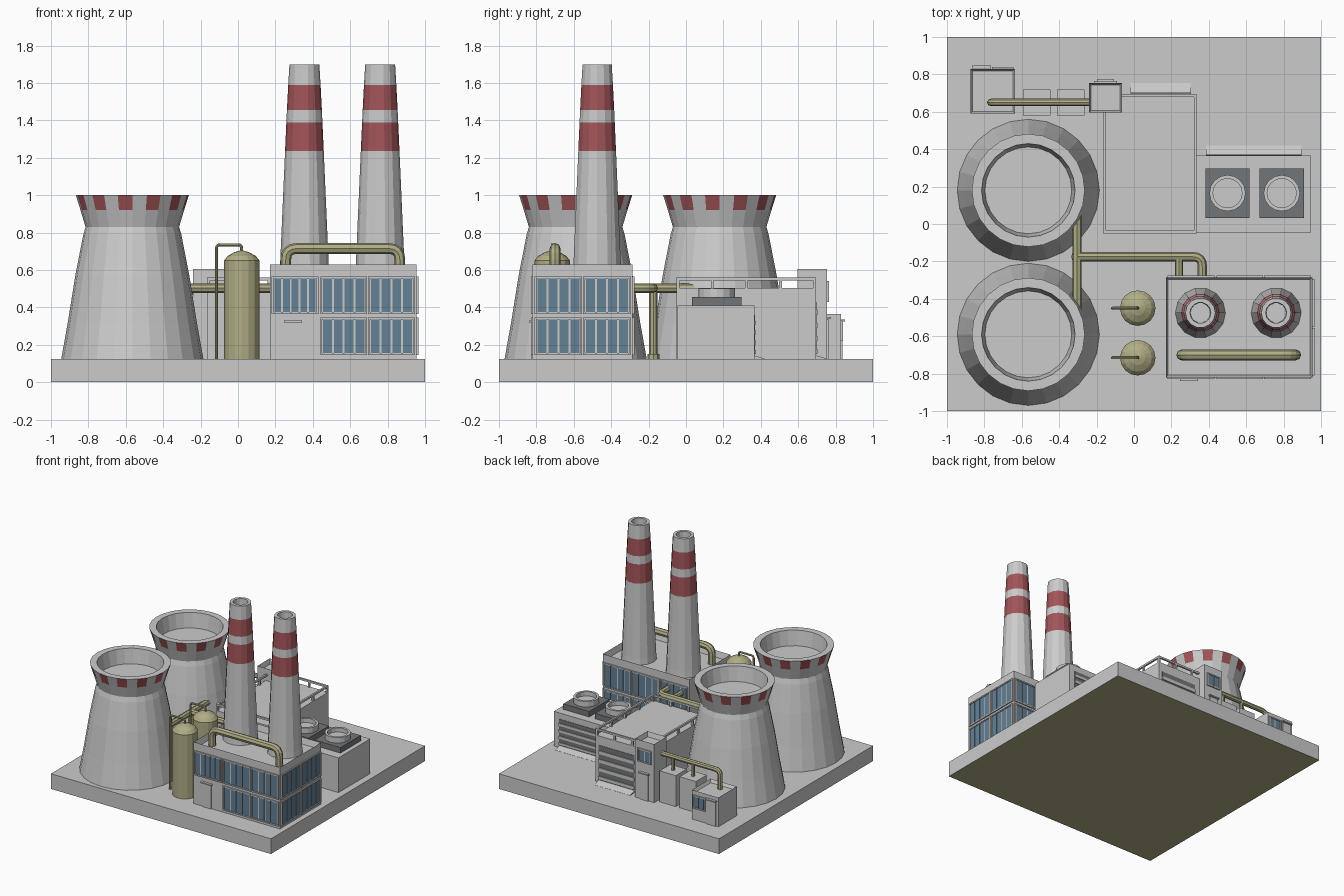
import bpy, bmesh, math
from mathutils import Vector

if "Cube" in bpy.data.objects:
    bpy.data.objects.remove(bpy.data.objects["Cube"])


def material(name, rgb):
    m = bpy.data.materials.new(name)
    m.diffuse_color = (*rgb, 1)
    m.use_nodes = True
    m.node_tree.nodes["Principled BSDF"].inputs["Base Color"].default_value = m.diffuse_color
    return m


RED = material("red_paint", (0.36, 0.09, 0.10))
OLIVE = material("olive_metal", (0.44, 0.42, 0.24))
GLASS = material("blue_glass", (0.13, 0.22, 0.30))
DARK = material("dark_grey", (0.17, 0.18, 0.19))
Z0 = 0.125


def finish(name, bm, *mats):
    bmesh.ops.recalc_face_normals(bm, faces=bm.faces)
    me = bpy.data.meshes.new(name)
    bm.to_mesh(me)
    bm.free()
    for m in mats:
        me.materials.append(m)
    ob = bpy.data.objects.new(name, me)
    bpy.context.collection.objects.link(ob)
    return ob


def add_box(bm, a, b):
    a, b = Vector(a), Vector(b)
    vs = bmesh.ops.create_cube(bm, size=1)["verts"]
    for v in vs:
        v.co = Vector([(a[i] + b[i]) / 2 + v.co[i] * abs(b[i] - a[i]) for i in range(3)])


def boxes(name, pairs, mat=None):
    bm = bmesh.new()
    for a, b in pairs:
        add_box(bm, a, b)
    return finish(name, bm, *([mat] if mat else []))


def building(name, a, b, rim, depth):
    """Box with a sunken roof behind a parapet."""
    bm = bmesh.new()
    add_box(bm, a, b)
    bm.normal_update()
    top = max(bm.faces, key=lambda f: f.calc_center_median().z)
    bmesh.ops.inset_region(bm, faces=[top], thickness=rim)
    for v in top.verts:
        v.co.z -= depth
    return finish(name, bm)


def lathe(name, centre, profile, n, mats=(None,), paint=None, start=0):
    bm = bmesh.new()
    rings = []
    for r, z in profile:
        rings.append([bm.verts.new((centre[0] + r * math.cos(start + math.tau * k / n),
                                    centre[1] + r * math.sin(start + math.tau * k / n), z))
                      for k in range(n)])
    for i in range(len(rings) - 1):
        for k in range(n):
            j = (k + 1) % n
            f = bm.faces.new((rings[i][k], rings[i][j], rings[i + 1][j], rings[i + 1][k]))
            f.material_index = int(paint(i, k)) if paint else 0
    bm.faces.new(rings[0][::-1])
    bm.faces.new(rings[-1])
    return finish(name, bm, *mats)


def pipe(name, pts, r, bend=0.05):
    """Octagonal tube along a path with rounded corners."""
    pts = [Vector(p) for p in pts]
    path = [pts[0]]
    for a, p, b in zip(pts, pts[1:], pts[2:]):
        u, w = p + (a - p).normalized() * bend, p + (b - p).normalized() * bend
        for t in (0, 0.25, 0.5, 0.75, 1):
            path.append(u * (1 - t) ** 2 + p * 2 * t * (1 - t) + w * t * t)
    path.append(pts[-1])
    cu = bpy.data.curves.new(name, 'CURVE')
    cu.dimensions = '3D'
    cu.bevel_depth, cu.bevel_resolution, cu.use_fill_caps = r, 2, True
    sp = cu.splines.new('POLY')
    sp.points.add(len(path) - 1)
    for q, p in zip(sp.points, path):
        q.co = (*p, 1)
    sp.use_smooth = False
    cu.materials.append(OLIVE)
    ob = bpy.data.objects.new(name, cu)
    bpy.context.collection.objects.link(ob)
    bpy.ops.object.select_all(action='DESELECT')
    ob.select_set(True)
    bpy.context.view_layer.objects.active = ob
    bpy.ops.object.convert(target='MESH')


def on_wall(axis, wall, out):
    """Maps (u, z, depth) on a wall facing +-x or +-y to a point."""
    return lambda u, z, d: (wall + out * d, u, z) if axis == 'x' else (u, wall + out * d, z)


def windows(name, at, u0, u1, z0, z1, n):
    w, g = (u1 - u0) / n, 0.005
    boxes(name + "_glass", [(at(u0 + i * w + g, z0, -0.01), at(u0 + (i + 1) * w - g, z1, 0.004))
                            for i in range(n)], GLASS)
    f = 0.01
    boxes(name + "_frame", [(at(u0 - f, z0 - f, -0.01), at(u0, z1 + f, 0.01)),
                            (at(u1, z0 - f, -0.01), at(u1 + f, z1 + f, 0.01)),
                            (at(u0, z0 - f, -0.01), at(u1, z0, 0.01)),
                            (at(u0, z1, -0.01), at(u1, z1 + f, 0.01))])


def door(name, at, u0, u1, z1):
    boxes(name, [(at(u0, Z0, -0.01), at(u1, z1 - 0.012, 0.008)),
                 (at(u0 - 0.008, z1 - 0.01, -0.01), at(u1 + 0.008, z1, 0.02))])


def ramp(name, x0, x1, y0, y1, h):
    bm = bmesh.new()
    add_box(bm, (x0, y0, Z0 - 0.01), (x1, y1, Z0 + h))
    for v in bm.verts:
        if v.co.y > (y0 + y1) / 2 and v.co.z > Z0:
            v.co.z = Z0 + 0.001
    finish(name, bm)


def louvres(name, at, u0, u1, z0, z1, n):
    h = (z1 - z0) / n
    boxes(name + "_panel", [(at(u0, z0, -0.01), at(u1, z1, 0.003))], DARK)
    boxes(name + "_slats", [(at(u0, z0 + i * h, -0.01), at(u1, z0 + (i + 0.4) * h, 0.009))
                            for i in range(n)])


# Base slab with olive underside
base = boxes("base", [((-1, -1, 0), (1, 1, Z0))])
base.data.materials.append(None)
base.data.materials.append(OLIVE)
for p in base.data.polygons:
    p.material_index = int(p.normal.z < -0.5)

# Cooling towers with chequered rim
tower = [(.38, Z0), (.345, .32), (.305, .57), (.262, .79), (.25, .83), (.277, .92),
         (.302, 1), (.25, 1), (.232, .88)]
for i, y in enumerate((0.18, -0.59)):
    lathe(f"cooling_tower_{i}", (-0.565, y), tower, 24, (None, RED),
          lambda s, k: s == 5 and k % 2)

# Main building
building("main_building", (.17, -.82, Z0), (.955, -.285, .63), .018, .05)
front, right, back = on_wall('y', -.82, -1), on_wall('x', .955, 1), on_wall('y', -.285, 1)
rows = ((.155, .335), (.375, .555))
for r, (z0, z1) in enumerate(rows):
    for g, (u0, u1) in enumerate(((.19, .42), (.45, .68), (.705, .935))):
        if r or g:
            windows(f"front_window_{r}{g}", front, u0, u1, z0, z1, 5 if g == 0 else 4)
        windows(f"back_window_{r}{g}", back, u0, u1, z0, z1, 4)
    for g, (u0, u1) in enumerate(((-.8, -.565), (-.54, -.305))):
        windows(f"side_window_{r}{g}", right, u0, u1, z0, z1, 4)
door("main_door", front, .255, .335, .33)
pipe("roof_pipe", [(.255, -.7, .57), (.255, -.7, .715), (.865, -.7, .715), (.865, -.7, .57)], .029, .06)

# Striped chimneys
stack = [(.135, .57), (.13, .63), (.1035, 1.235), (.0965, 1.39), (.0935, 1.455),
         (.0865, 1.59), (.08, 1.7), (.056, 1.7), (.053, 1.62)]
for i, x in enumerate((.355, .76)):
    lathe(f"chimney_{i}", (x, -.475), stack, 14, (None, RED), lambda s, k: s in (2, 4))

# Storage tanks and thin feed pipes
for i, y in enumerate((-.45, -.715)):
    lathe(f"tank_{i}", (.02, y), [(.095, Z0), (.095, .65), (.075, .675), (.04, .695), (.012, .703)],
          16, (OLIVE,))
    pipe(f"tank_pipe_{i}", [(.02, y, .69), (.02, y, .735), (-.115, y, .735), (-.115, y, Z0)], .008, .02)

# Turbine hall with open roof railing
X0, X1, Y0, Y1 = -.165, .335, -.05, .695
boxes("turbine_hall", [((X0, Y0, Z0), (X1, Y1, .505))])
t = .015
rail = [((X0, Y0, .545), (X1, Y0 + t, .56)), ((X0, Y1 - t, .545), (X1, Y1, .56)),
        ((X0, Y0, .545), (X0 + t, Y1, .56)), ((X1 - t, Y0, .545), (X1, Y1, .56))]
for i in range(5):
    y = Y0 + (Y1 - Y0 - t) * i / 4
    rail += [((x, y, .5), (x + t, y + t, .55)) for x in (X0, X1 - t)]
for i in (1, 2):
    x = X0 + (X1 - X0 - t) * i / 3
    rail += [((x, y, .5), (x + t, y + t, .55)) for y in (Y0, Y1 - t)]
boxes("hall_railing", rail)
louvres("hall_louvre", on_wall('y', Y1, 1), -.02, .305, .15, .43, 4)
ramp("hall_ramp", -.02, .305, Y1, .755, .018)

# Stair block beside the hall
building("stair_block", (-.24, .595, Z0), (-.065, .755, .605), .015, .04)
stair = on_wall('y', .755, 1)
door("stair_door", stair, -.19, -.115, .35)
windows("stair_window", stair, -.205, -.1, .44, .53, 2)

# Cooling annex with two roof fans
boxes("annex", [((.335, -.045, Z0), (.945, .365, .41))])
louvres("annex_louvre", on_wall('y', .365, 1), .385, .895, .15, .36, 4)
ramp("annex_ramp", .385, .895, .365, .42, .018)
for i, x in enumerate((.5, .79)):
    boxes(f"fan_base_{i}", [((x - .118, .033, .405), (x + .118, .297, .455))], DARK)
    lathe(f"fan_ring_{i}", (x, .165), [(.097, .45), (.097, .5), (.078, .5), (.078, .465)], 16)

# Control hut
building("hut", (-.875, .59, Z0), (-.635, .83, .365), .018, .025)
hut = on_wall('y', .83, 1)
door("hut_door", hut, -.855, -.775, .335)
windows("hut_window", hut, -.75, -.655, .23, .32, 2)

# Transformer boxes and the pipe above them
for i, x in enumerate((-.52, -.338)):
    boxes(f"transformer_{i}", [((x - .074, .58, Z0), (x + .074, .72, .38))])
    pipe(f"transformer_pipe_{i}", [(x, .65, .37), (x, .65, .49)], .014)
pipe("hut_pipe", [(-.235, .65, .49), (-.765, .65, .49), (-.765, .65, .33)], .02, .04)

# Pipes linking the cooling towers with the main building
pipe("tower_link", [(-.305, .06, .503), (-.305, -.47, .503)], .025)
pipe("main_link", [(-.305, -.175, .503), (.365, -.175, .503), (.365, -.295, .503)], .025)
pipe("branch_link", [(.24, -.175, .503), (.24, -.295, .503)], .022)
pipe("link_leg", [(-.305, -.175, Z0), (-.305, -.175, .503)], .022)
lathe("leg_flange", (-.305, -.175), [(.032, Z0), (.032, .15)], 8, (OLIVE,))
